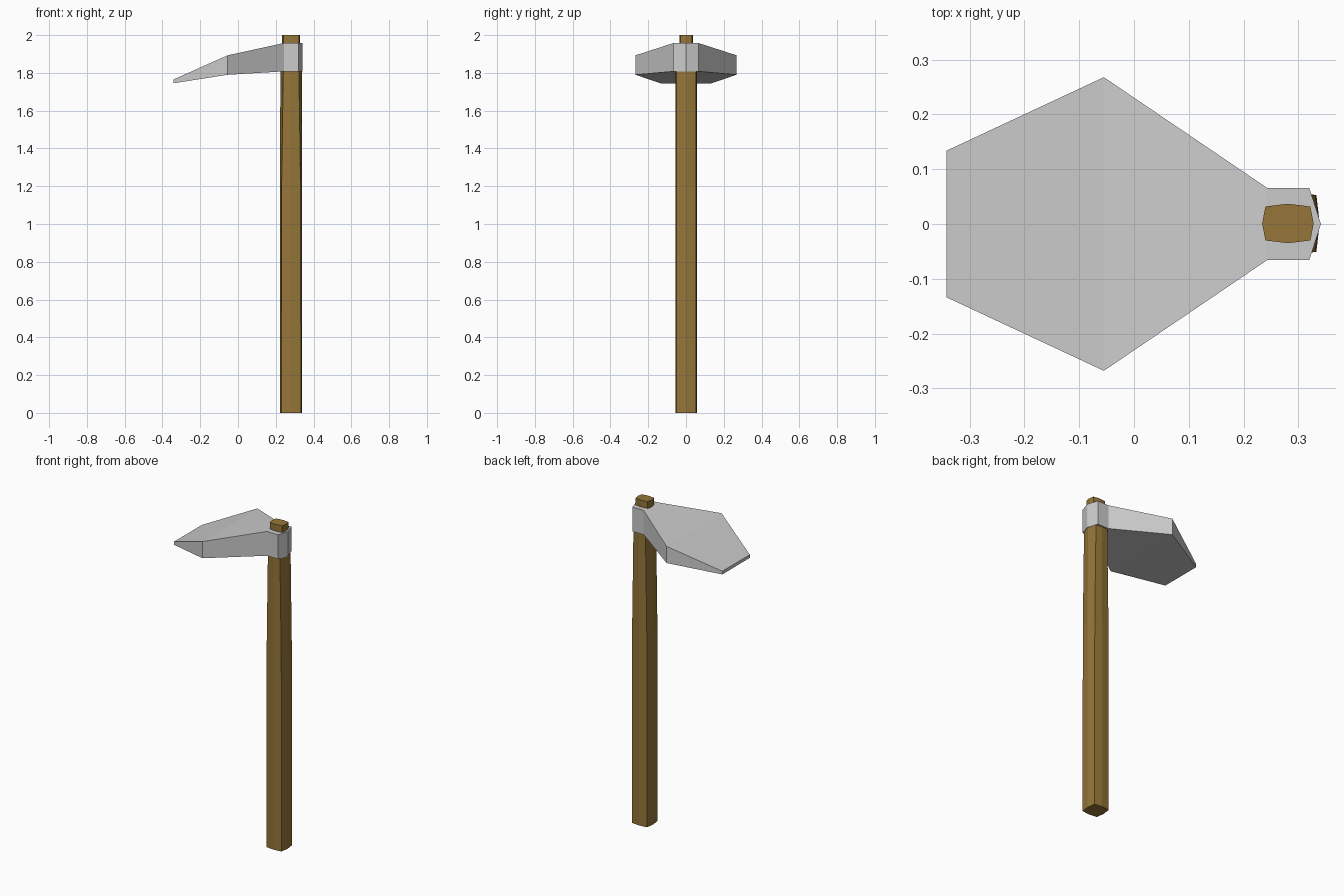
import bpy, bmesh

if "Cube" in bpy.data.objects:
    bpy.data.objects.remove(bpy.data.objects["Cube"])


def loft(name, rings, color=None):
    """Join equal-length point rings into one closed, flat-shaded solid."""
    bm = bmesh.new()
    loops = [[bm.verts.new(p) for p in ring] for ring in rings]
    n = len(loops[0])
    for a, b in zip(loops, loops[1:]):
        for i in range(n):
            j = (i + 1) % n
            bm.faces.new((a[i], a[j], b[j], b[i]))
    bm.faces.new(loops[0][::-1])
    bm.faces.new(loops[-1])
    bmesh.ops.recalc_face_normals(bm, faces=bm.faces)
    mesh = bpy.data.meshes.new(name)
    bm.to_mesh(mesh)
    bm.free()
    obj = bpy.data.objects.new(name, mesh)
    bpy.context.collection.objects.link(obj)
    if color:
        mat = bpy.data.materials.new(name + "_wood")
        mat.diffuse_color = color
        mat.use_nodes = True
        mat.node_tree.nodes["Principled BSDF"].inputs["Base Color"].default_value = mat.diffuse_color
        mesh.materials.append(mat)
    return obj


# Handle: bulged-square shaft, narrowing to a tenon inside the head
def shaft_ring(z, mid_x, corner_x, mid_y, corner_y, cx=0.281, cy=0.001):
    pts = [(mid_x, 0), (corner_x, corner_y), (0, mid_y), (-corner_x, corner_y),
           (-mid_x, 0), (-corner_x, -corner_y), (0, -mid_y), (corner_x, -corner_y)]
    return [(cx + x, cy + y, z) for x, y in pts]


loft("handle", [
    shaft_ring(0.00, 0.058, 0.052, 0.057, 0.052),
    shaft_ring(1.20, 0.058, 0.050, 0.057, 0.052),
    shaft_ring(1.82, 0.057, 0.041, 0.057, 0.052),
    shaft_ring(1.88, 0.047, 0.041, 0.036, 0.031),
    shaft_ring(2.00, 0.047, 0.041, 0.036, 0.031),
], (0.30, 0.18, 0.04, 1))

# Head: blade and collar, as cross-sections from the cutting edge to the back
sections = [  # x, half width, bottom z, top z
    (-0.342, 0.134, 1.745, 1.765),
    (-0.055, 0.268, 1.790, 1.893),
    (0.243, 0.066, 1.808, 1.958),
    (0.320, 0.066, 1.808, 1.958),
    (0.341, 0.001, 1.808, 1.958),
]
loft("hoe_head", [[(x, -w, lo), (x, w, lo), (x, w, hi), (x, -w, hi)]
                  for x, w, lo, hi in sections])
